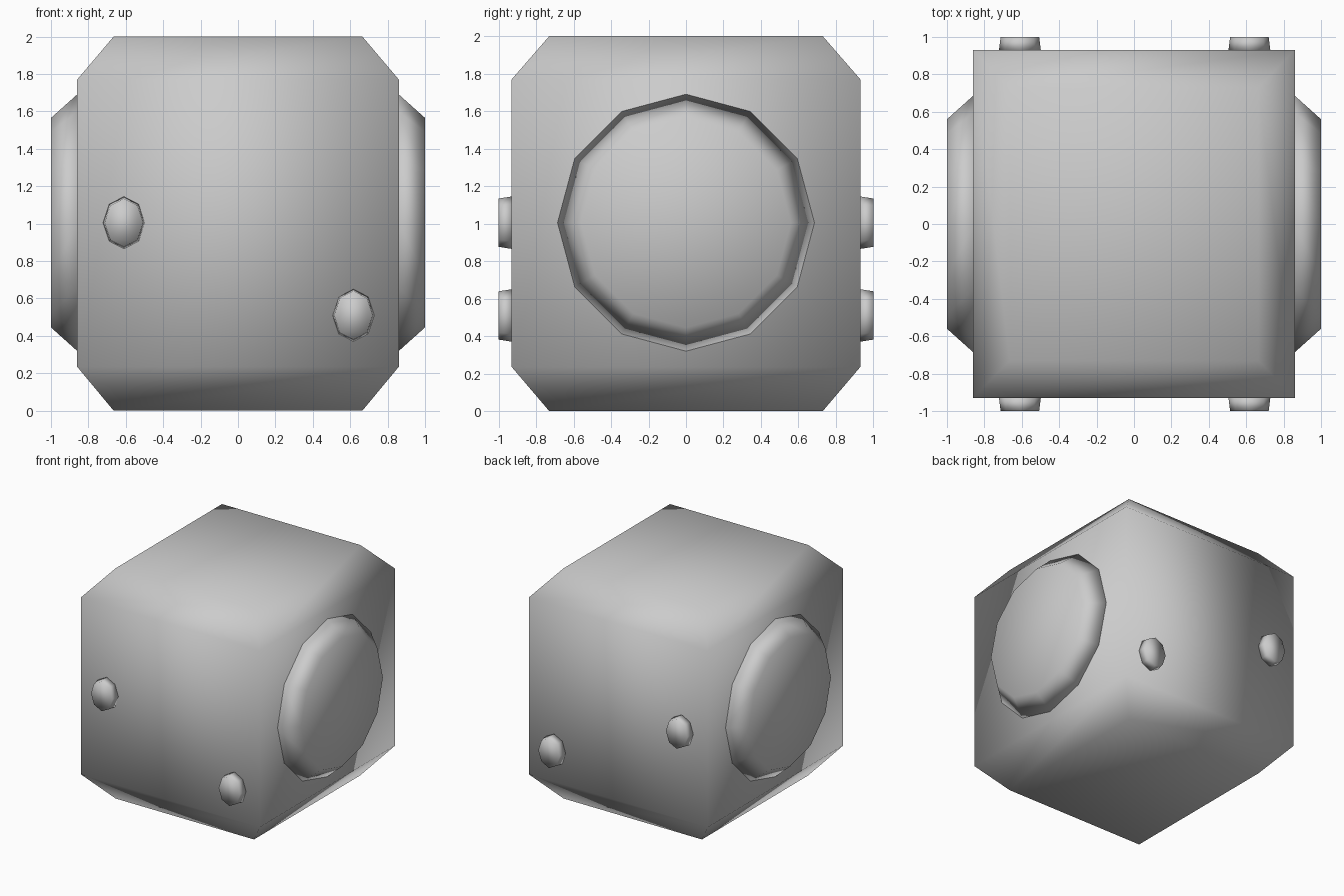
import bpy, bmesh
from math import cos, sin, tau

if "Cube" in bpy.data.objects:
    bpy.data.objects.remove(bpy.data.objects["Cube"])


def loft(name, rings):
    """Skin a stack of matching closed rings, cap both ends, shade smooth."""
    bm = bmesh.new()
    rows = [[bm.verts.new(p) for p in ring] for ring in rings]
    n = len(rows[0])
    for a, b in zip(rows, rows[1:]):
        for i in range(n):
            j = (i + 1) % n
            bm.faces.new((a[i], a[j], b[j], b[i]))
    bm.faces.new(rows[0])
    bm.faces.new(rows[-1])
    bmesh.ops.recalc_face_normals(bm, faces=bm.faces)
    for f in bm.faces:
        f.smooth = True
    mesh = bpy.data.meshes.new(name)
    bm.to_mesh(mesh)
    bm.free()
    obj = bpy.data.objects.new(name, mesh)
    bpy.context.collection.objects.link(obj)
    return obj


def rectangle(hx, hy, z):
    return [(-hx, -hy, z), (hx, -hy, z), (hx, hy, z), (-hx, hy, z)]


def ellipse(ru, rv, n):
    return [(ru * cos(tau * i / n), rv * sin(tau * i / n)) for i in range(n)]


# Body: block with tapered top and bottom
loft("body", [rectangle(0.665, 0.73, 0.0), rectangle(0.86, 0.93, 0.235),
              rectangle(0.86, 0.93, 1.77), rectangle(0.665, 0.73, 2.0)])

# Large twelve-sided bosses on the left and right
for side, label in ((-1, "left"), (1, "right")):
    loft(f"{label}_boss", [[(side * x, u, 1.005 + v) for u, v in ellipse(r, r, 12)]
                           for x, r in ((0.855, 0.69), (1.0, 0.56))])

# Small oval studs, the same pair on front and back
for side, label in ((-1, "front"), (1, "back")):
    for i, (cx, cz) in enumerate(((-0.61, 1.005), (0.617, 0.51))):
        loft(f"{label}_stud_{i + 1}",
             [[(cx + u, side * y, cz + v) for u, v in ellipse(0.112 * k, 0.14 * k, 8)]
              for y, k in ((0.928, 1.0), (1.0, 0.92))])
